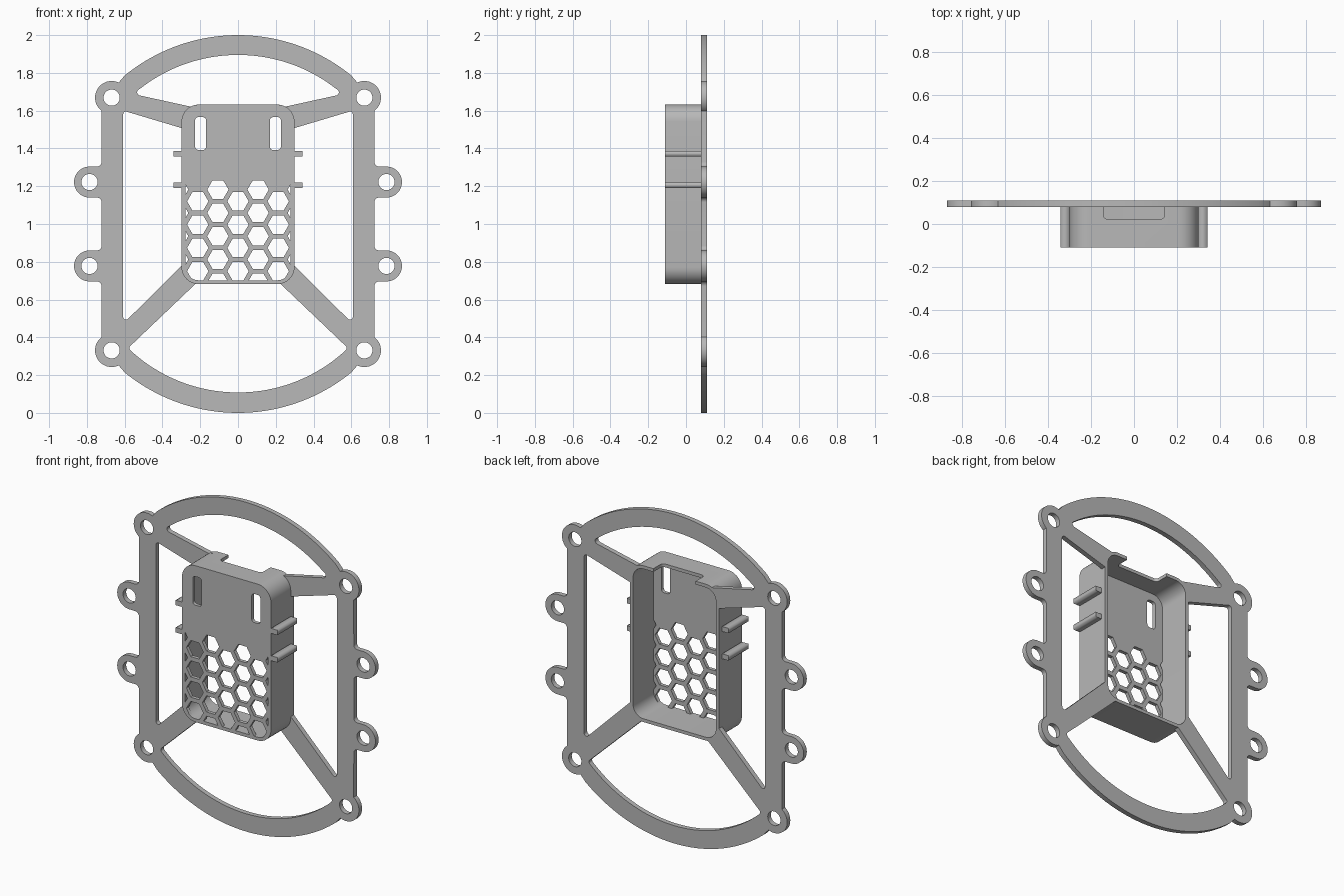
import bpy
import bmesh
from math import sin, cos, radians, pi
from mathutils import Vector

cube = bpy.data.objects.get("Cube")
if cube:
    bpy.data.objects.remove(cube, do_unlink=True)

grey = bpy.data.materials.new("plain grey")
grey.use_nodes = True
grey.diffuse_color = (0.48, 0.48, 0.48, 1)
grey.node_tree.nodes["Principled BSDF"].inputs["Base Color"].default_value = (0.48, 0.48, 0.48, 1)

FRONT, PLATE, BACK = -0.11, 0.08, 0.11   # depth layers along y
PANEL = FRONT + 0.022


def arc(cx, cz, r, start, end, n=8):
    angles = [radians(start + (end - start) * i / n) for i in range(n + 1)]
    return [(cx + r * cos(a), cz + r * sin(a)) for a in angles]


def rounded_rect(x0, x1, z0, z1, r, n=8):
    return (arc(x1 - r, z1 - r, r, 0, 90, n) + arc(x0 + r, z1 - r, r, 90, 180, n)
            + arc(x0 + r, z0 + r, r, 180, 270, n) + arc(x1 - r, z0 + r, r, 270, 360, n))


def flip_x(points):
    return [(-x, z) for x, z in reversed(points)]


def clip(poly, region):
    """Cut a convex polygon to a convex counter-clockwise region."""
    for a, b in zip(region, region[1:] + region[:1]):
        a, edge = Vector(a), Vector(b) - Vector(a)
        if edge.length < 1e-6:
            continue
        side = [edge.cross(Vector(p) - a) for p in poly]
        kept = []
        for i, p in enumerate(poly):
            j = (i + 1) % len(poly)
            if side[i] >= 0:
                kept.append(p)
            if side[i] * side[j] < 0:
                t = side[i] / (side[i] - side[j])
                kept.append(tuple(Vector(p).lerp(Vector(poly[j]), t)))
        poly = kept
    return poly


def area(poly):
    return abs(sum(a[0] * b[1] - b[0] * a[1] for a, b in zip(poly, poly[1:] + poly[:1]))) / 2


def prism(name, loops, low, high, upright=True):
    """Extrude an outline with holes, along y when upright, else along z."""
    curve = bpy.data.curves.new(name, "CURVE")
    curve.dimensions = "2D"
    curve.fill_mode = "BOTH"
    curve.extrude = (high - low) / 2
    for loop in loops:
        clean = [p for i, p in enumerate(loop)
                 if (Vector(p) - Vector(loop[i - 1])).length > 1e-4]
        spline = curve.splines.new("POLY")
        spline.points.add(len(clean) - 1)
        for point, (u, v) in zip(spline.points, clean):
            point.co = (u, v, 0, 1)
        spline.use_cyclic_u = True
    temp = bpy.data.objects.new(name + "_outline", curve)
    bpy.context.collection.objects.link(temp)
    graph = bpy.context.evaluated_depsgraph_get()
    mesh = bpy.data.meshes.new_from_object(temp.evaluated_get(graph))
    bpy.data.objects.remove(temp, do_unlink=True)
    bpy.data.curves.remove(curve)

    bm = bmesh.new()
    bm.from_mesh(mesh)
    bmesh.ops.remove_doubles(bm, verts=bm.verts, dist=1e-5)
    mid = (low + high) / 2
    for v in bm.verts:
        x, y, z = v.co
        v.co = (x, mid - z, y) if upright else (x, y, mid + z)
    bmesh.ops.recalc_face_normals(bm, faces=bm.faces)
    bm.to_mesh(mesh)
    bm.free()
    mesh.name = name
    mesh.materials.clear()
    mesh.materials.append(grey)
    obj = bpy.data.objects.new(name, mesh)
    bpy.context.collection.objects.link(obj)
    return obj


def activate(obj):
    bpy.ops.object.select_all(action="DESELECT")
    obj.select_set(True)
    bpy.context.view_layer.objects.active = obj


# Frame outline: one quarter, mirrored vertically and sideways
BOSS_X, BOSS_Z, TAB_X, TAB_Z, RAIL = 0.669, 1.669, 0.786, 1.222, 0.722
quarter = (arc(0, 1.053, 0.947, 90, 50.7, 24)
           + arc(BOSS_X, BOSS_Z, 0.088, 115, -53, 20)
           + arc(RAIL + 0.025, TAB_Z + 0.107, 0.025, 180, 270, 6)
           + arc(TAB_X, TAB_Z, 0.082, 90, -90, 20)
           + arc(RAIL + 0.025, TAB_Z - 0.107, 0.025, 90, 180, 6))
half = quarter + [(x, 2 - z) for x, z in reversed(quarter)]
outline = half + flip_x(half)

# Housing outlines
box_outer = rounded_rect(-0.299, 0.299, 0.682, 1.632, 0.09, 10)
box_inner = rounded_rect(-0.279, 0.279, 0.702, 1.612, 0.07, 10)

# Openings between the arms
top_half = (arc(0, 1.053, 0.842, 90, 52, 20)
            + arc(0.516, 1.698, 0.018, 40, -74, 6)
            + arc(0.209, 1.542, 0.09, 62, 90, 4))
bottom_half = (arc(0, 0.947, 0.839, -90, -47, 20)
               + arc(0.56, 0.343, 0.015, -40, 45, 6)
               + arc(0.209, 0.772, 0.09, -80, -90, 2))
side = (arc(0.593, 1.58, 0.015, 106, 0, 6) + arc(0.593, 0.508, 0.015, 0, -134, 6)
        + [(0.299, 0.778), (0.299, 1.508)])
openings = [top_half + flip_x(top_half), bottom_half + flip_x(bottom_half),
            side, flip_x(side), box_inner]

# Screw holes in corner bosses and side tabs
holes = [arc(sx * x, 1 + sz * (z - 1), 0.043, 0, 345, 23)
         for x, z in ((BOSS_X, BOSS_Z), (TAB_X, TAB_Z))
         for sx in (1, -1) for sz in (1, -1)]
frame = prism("mounting_frame", [outline] + openings + holes, PLATE, BACK)

# Housing walls
walls = prism("housing_walls", [box_outer, box_inner], PANEL, PLATE)

# Front panel with two slots and a honeycomb vent
slots = [rounded_rect(c - 0.029, c + 0.029, 1.392, 1.566, 0.017, 4) for c in (-0.198, 0.198)]
vents = []
for column in range(-3, 4):
    for row in range(5):
        top = 1.182 if column % 2 else 1.12
        cell = arc(column * 0.1065, top - row * 0.1233, 0.0566, 0, 300, 5)
        cell = clip(cell, box_inner)
        if len(cell) > 2 and area(cell) > 1e-4:
            vents.append(cell)
panel = prism("front_panel", [box_outer] + slots + vents, FRONT, PANEL)

# Side ribs
for label, s in (("left", 1), ("right", -1)):
    for level, z in (("upper", 1.357), ("lower", 1.191)):
        xs = sorted((s * 0.297, s * 0.342))
        rib = [(xs[0], z), (xs[1], z), (xs[1], z + 0.03), (xs[0], z + 0.03)]
        prism(f"{label}_{level}_rib", [rib], FRONT, PLATE)

# Cable notch through the top wall, open at the back
cutter = prism("notch_cutter", [rounded_rect(-0.142, 0.142, 0.023, 0.2, 0.02, 5)], 1.5, 1.75, False)
cutter.hide_render = True
for obj in (frame, walls):
    activate(obj)
    mod = obj.modifiers.new("notch", "BOOLEAN")
    mod.operation = "DIFFERENCE"
    mod.solver = "EXACT"
    mod.object = cutter
    bpy.ops.object.modifier_apply(modifier=mod.name)
bpy.data.objects.remove(cutter, do_unlink=True)

for obj in (frame, walls, panel):
    activate(obj)
    bpy.ops.object.shade_smooth_by_angle(angle=pi / 6)
